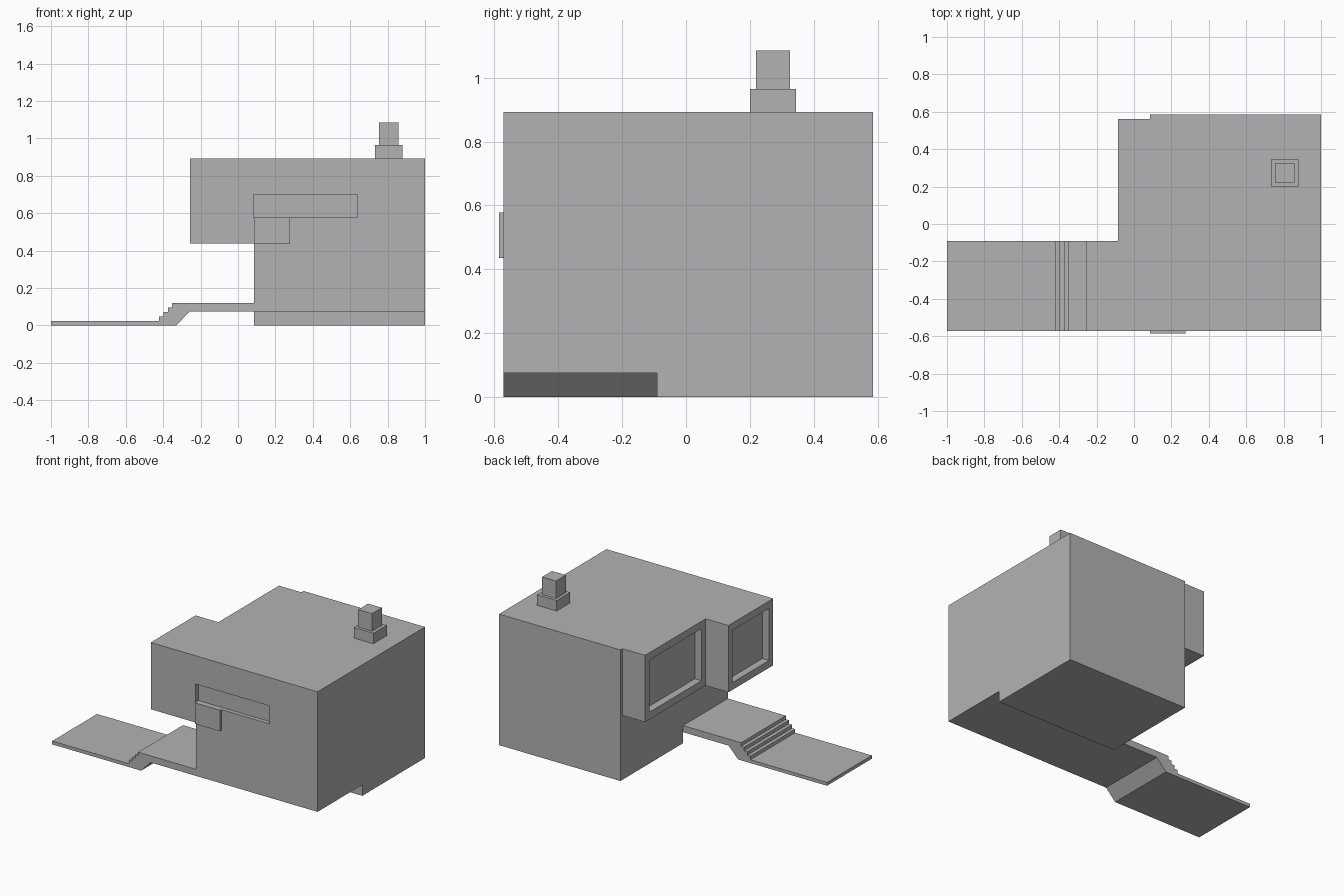
import bpy, bmesh
from mathutils import Vector

if "Cube" in bpy.data.objects:
    bpy.data.objects.remove(bpy.data.objects["Cube"])

# Mid-dark grey for the whole building
grey = bpy.data.materials.new("concrete_grey")
grey.diffuse_color = (0.45, 0.45, 0.45, 1)
grey.use_nodes = True
grey.node_tree.nodes["Principled BSDF"].inputs["Base Color"].default_value = grey.diffuse_color


def prism(name, pts, direction):
    """Extrude a closed planar polygon along a direction."""
    bm = bmesh.new()
    face = bm.faces.new([bm.verts.new(p) for p in pts])
    ext = bmesh.ops.extrude_face_region(bm, geom=[face])
    verts = [g for g in ext["geom"] if isinstance(g, bmesh.types.BMVert)]
    bmesh.ops.translate(bm, verts=verts, vec=Vector(direction))
    bmesh.ops.recalc_face_normals(bm, faces=bm.faces[:])
    mesh = bpy.data.meshes.new(name)
    bm.to_mesh(mesh)
    bm.free()
    mesh.materials.append(grey)
    ob = bpy.data.objects.new(name, mesh)
    bpy.context.collection.objects.link(ob)
    return ob


def box(name, x0, x1, y0, y1, z0, z1):
    return prism(name, [(x0, y0, z0), (x1, y0, z0), (x1, y1, z0), (x0, y1, z0)],
                 (0, 0, z1 - z0))


def combine(target, tool, operation):
    """Apply a boolean and discard the tool object."""
    mod = target.modifiers.new(operation, 'BOOLEAN')
    mod.operation = operation
    mod.solver = 'EXACT'
    mod.object = tool
    bpy.context.view_layer.objects.active = target
    bpy.ops.object.modifier_apply(modifier=mod.name)
    bpy.data.objects.remove(tool, do_unlink=True)


FRONT, MID, BACK = -0.572, -0.09, 0.585
WALL, ROOF, FLOOR, HANG = 0.085, 0.893, 0.075, 0.438

# Stepped upper storey that overhangs the entrance
plan = [(-0.257, FRONT), (1, FRONT), (1, BACK), (WALL, BACK), (WALL, 0.562),
        (-0.085, 0.562), (-0.085, MID), (-0.257, MID)]
house = prism("house_body", [(x, y, HANG) for x, y in plan], (0, 0, ROOF - HANG))

# Lower storey, with the front half raised off the ground
side = [(FRONT, FLOOR), (MID, FLOOR), (MID, 0), (BACK, 0), (BACK, HANG), (FRONT, HANG)]
lower = prism("lower_storey", [(WALL, y, z) for y, z in side], (1 - WALL, 0, 0))
combine(house, lower, 'UNION')

# Recessed picture windows on the left, and a strip window on the front
frame, depth = 0.045, 0.05
for x, y0, y1 in [(-0.257, FRONT, MID), (-0.085, MID, 0.562)]:
    cut = box("window_cutter", x - 0.05, x + depth, y0 + frame, y1 - frame,
              HANG + frame + 0.005, ROOF - frame - 0.005)
    combine(house, cut, 'DIFFERENCE')
combine(house, box("strip_cutter", 0.082, 0.637, FRONT - 0.1, FRONT + 0.028,
                   0.578, 0.7), 'DIFFERENCE')

# Planter panel under the strip window
box("window_planter", WALL, 0.275, FRONT - 0.013, FRONT, 0.435, 0.578)

# Entrance walkway with small steps
path = [(-1, 0), (-0.33, 0), (-0.257, FLOOR), (WALL, FLOOR), (WALL, 0.12), (-0.352, 0.12)]
for i in range(4):
    x = -0.352 - i * 0.0235
    z = 0.12 - (i + 1) * 0.0243
    path.append((x, z))
    if i < 3:
        path.append((x - 0.0235, z))
path.append((-1, 0.0228))
prism("walkway", [(x, FRONT, z) for x, z in path], (0, MID - FRONT, 0))

# Chimney
box("chimney_base", 0.733, 0.88, 0.2, 0.345, ROOF, 0.965)
box("chimney_stack", 0.753, 0.857, 0.219, 0.325, 0.965, 1.085)
